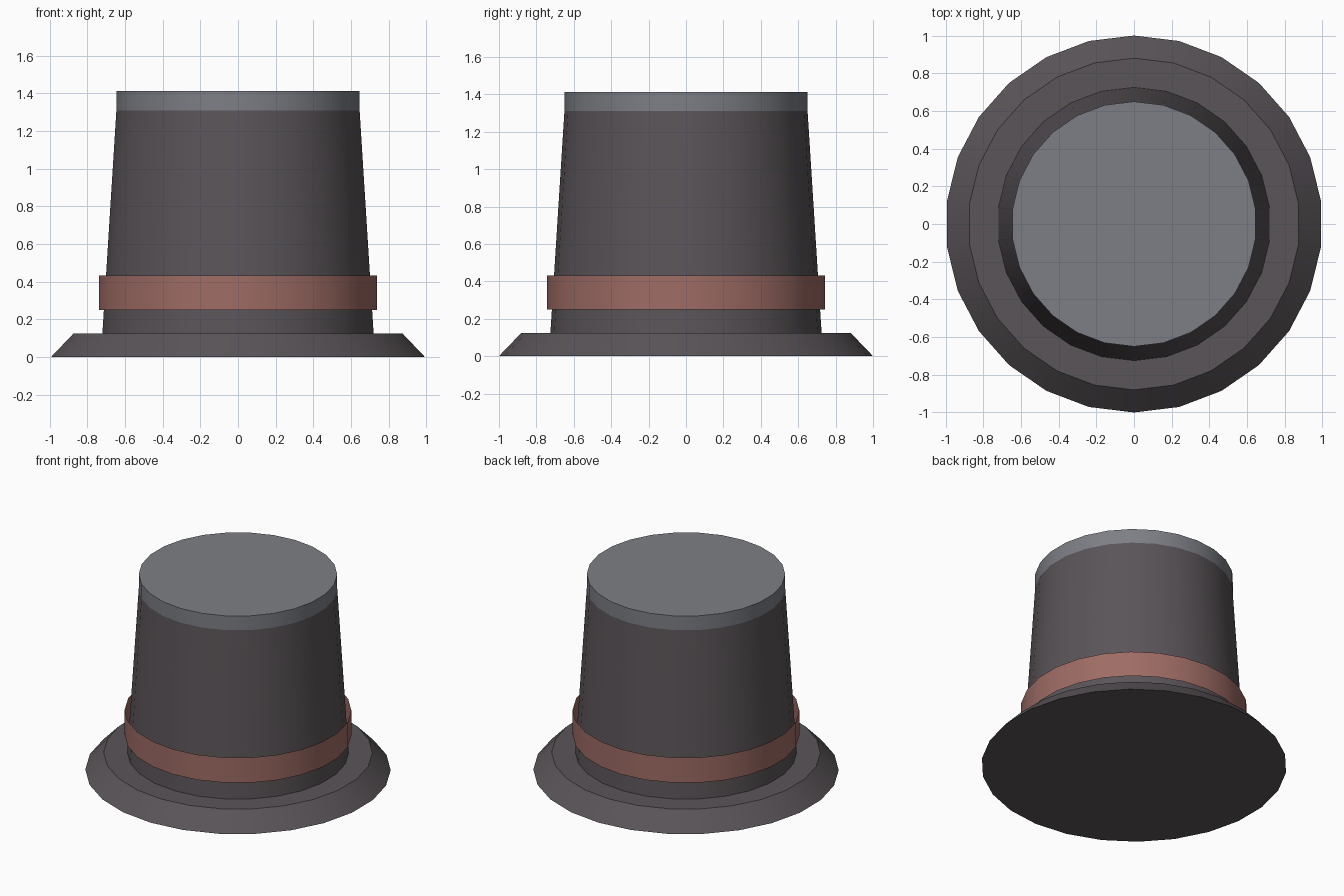
import bpy, bmesh
from math import sin, cos, tau, radians

SIDES = 26

cube = bpy.data.objects.get("Cube")
if cube:
    bpy.data.objects.remove(cube, do_unlink=True)


def make_material(name, rgb):
    mat = bpy.data.materials.new(name)
    mat.use_nodes = True
    color = (*rgb, 1.0)
    mat.diffuse_color = color
    mat.node_tree.nodes["Principled BSDF"].inputs["Base Color"].default_value = color
    return mat


def lathe(name, profile, mat, cap_start=False, cap_end=False):
    """Spin (radius, height) points, listed upward along the outside, around z."""
    bm = bmesh.new()
    rings = []
    for r, z in profile:
        rings.append([bm.verts.new((r * sin(tau * i / SIDES), -r * cos(tau * i / SIDES), z))
                      for i in range(SIDES)])
    for low, high in zip(rings, rings[1:]):
        for i in range(SIDES):
            j = (i + 1) % SIDES
            bm.faces.new((low[i], low[j], high[j], high[i]))
    if cap_start:
        bm.faces.new(rings[0][::-1])
    if cap_end:
        bm.faces.new(rings[-1])
    mesh = bpy.data.meshes.new(name)
    bm.to_mesh(mesh)
    bm.free()
    mesh.materials.append(mat)
    obj = bpy.data.objects.new(name, mesh)
    bpy.context.collection.objects.link(obj)
    # Round walls are smooth, rims stay sharp
    bpy.ops.object.select_all(action="DESELECT")
    obj.select_set(True)
    bpy.context.view_layer.objects.active = obj
    bpy.ops.object.shade_smooth_by_angle(angle=radians(30))
    return obj


charcoal = make_material("charcoal felt", (0.102, 0.089, 0.098))
grey = make_material("slate grey", (0.205, 0.212, 0.235))
red = make_material("dusty red", (0.345, 0.15, 0.13))

# Sloping brim with closed underside and flat upper ring
lathe("brim", [(1.0, 0), (0.88, 0.125), (0.725, 0.125)], charcoal, cap_start=True)
# Tapered crown wall
lathe("crown", [(0.725, 0.125), (0.65, 1.31)], charcoal)
# Pale straight rim and flat top
lathe("crown_tip", [(0.65, 1.31), (0.65, 1.413)], grey, cap_end=True)
# Loose ribbon around the crown
lathe("hat_band", [(0.742, 0.25), (0.742, 0.432)], red)
